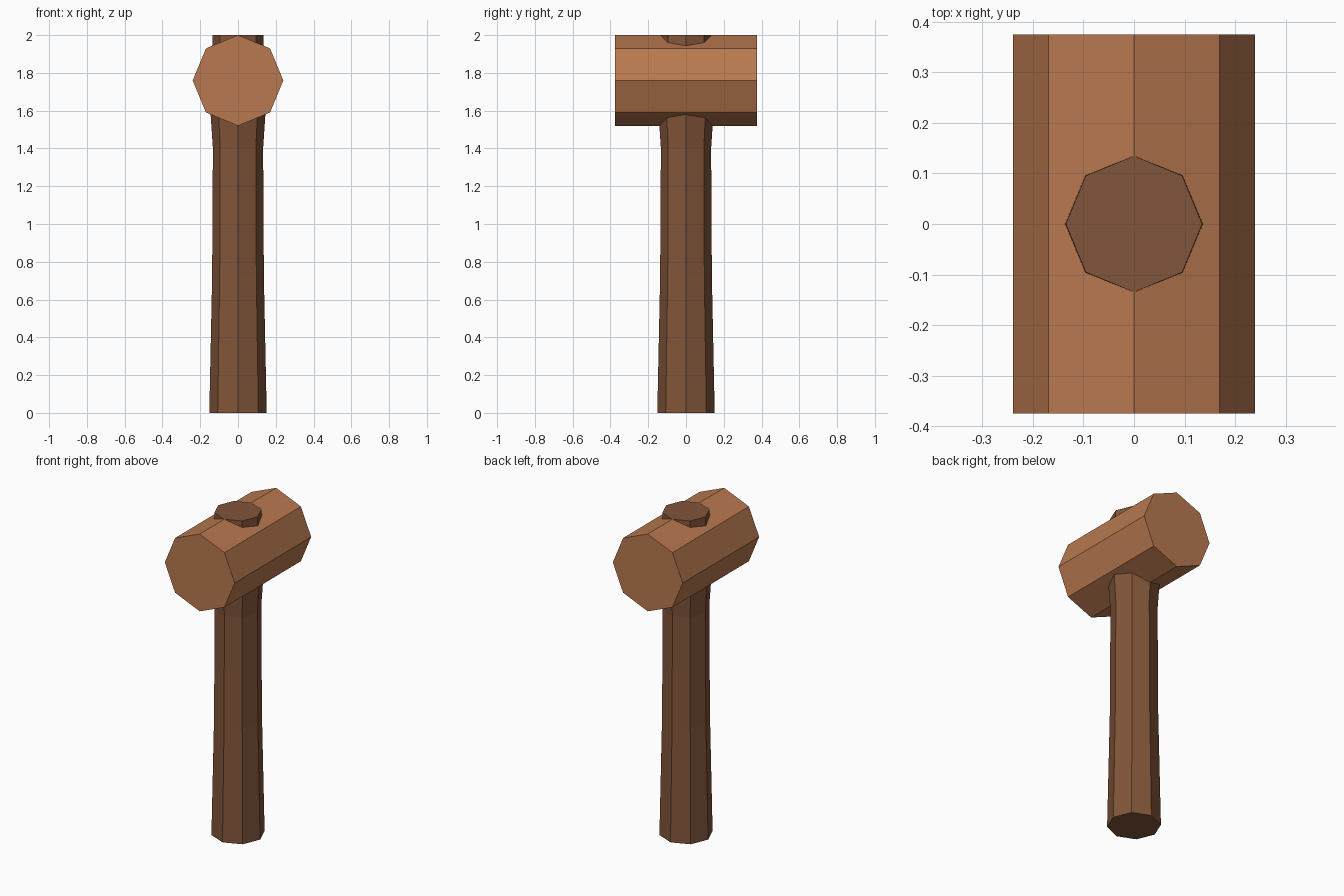
import bpy, bmesh
from math import cos, sin, tau
from mathutils import Matrix

if "Cube" in bpy.data.objects:
    bpy.data.objects.remove(bpy.data.objects["Cube"])


def material(name, rgb):
    m = bpy.data.materials.new(name)
    m.diffuse_color = (*rgb, 1)
    m.use_nodes = True
    m.node_tree.nodes["Principled BSDF"].inputs["Base Color"].default_value = m.diffuse_color
    return m


def octagon_loft(name, sections, mat, matrix=Matrix()):
    """Capped eight-sided loft through (height, radius) sections."""
    bm = bmesh.new()
    rings = [[bm.verts.new((r * cos(tau * i / 8), r * sin(tau * i / 8), z))
              for i in range(8)] for z, r in sections]
    for a, b in zip(rings, rings[1:]):
        for i in range(8):
            j = (i + 1) % 8
            bm.faces.new((a[i], a[j], b[j], b[i]))
    bm.faces.new(rings[0][::-1])
    bm.faces.new(rings[-1])
    bm.transform(matrix)
    bmesh.ops.recalc_face_normals(bm, faces=bm.faces)
    mesh = bpy.data.meshes.new(name)
    bm.to_mesh(mesh)
    bm.free()
    mesh.materials.append(mat)
    obj = bpy.data.objects.new(name, mesh)
    bpy.context.collection.objects.link(obj)
    return obj


light_wood = material("light wood", (0.485, 0.191, 0.080))
dark_wood = material("dark wood", (0.223, 0.091, 0.042))

# Handle: flared at the foot and under the head, passing out through the top
octagon_loft("handle", [(0, 0.152), (0.72, 0.137), (1.4, 0.133),
                        (1.58, 0.145), (2.0, 0.135)], dark_wood)

# Mallet head: octagonal block lying along y
octagon_loft("mallet_head", [(-0.375, 0.24), (0.375, 0.24)], light_wood,
             Matrix.Translation((0, 0, 1.76)) @ Matrix.Rotation(tau / 4, 4, 'X'))
